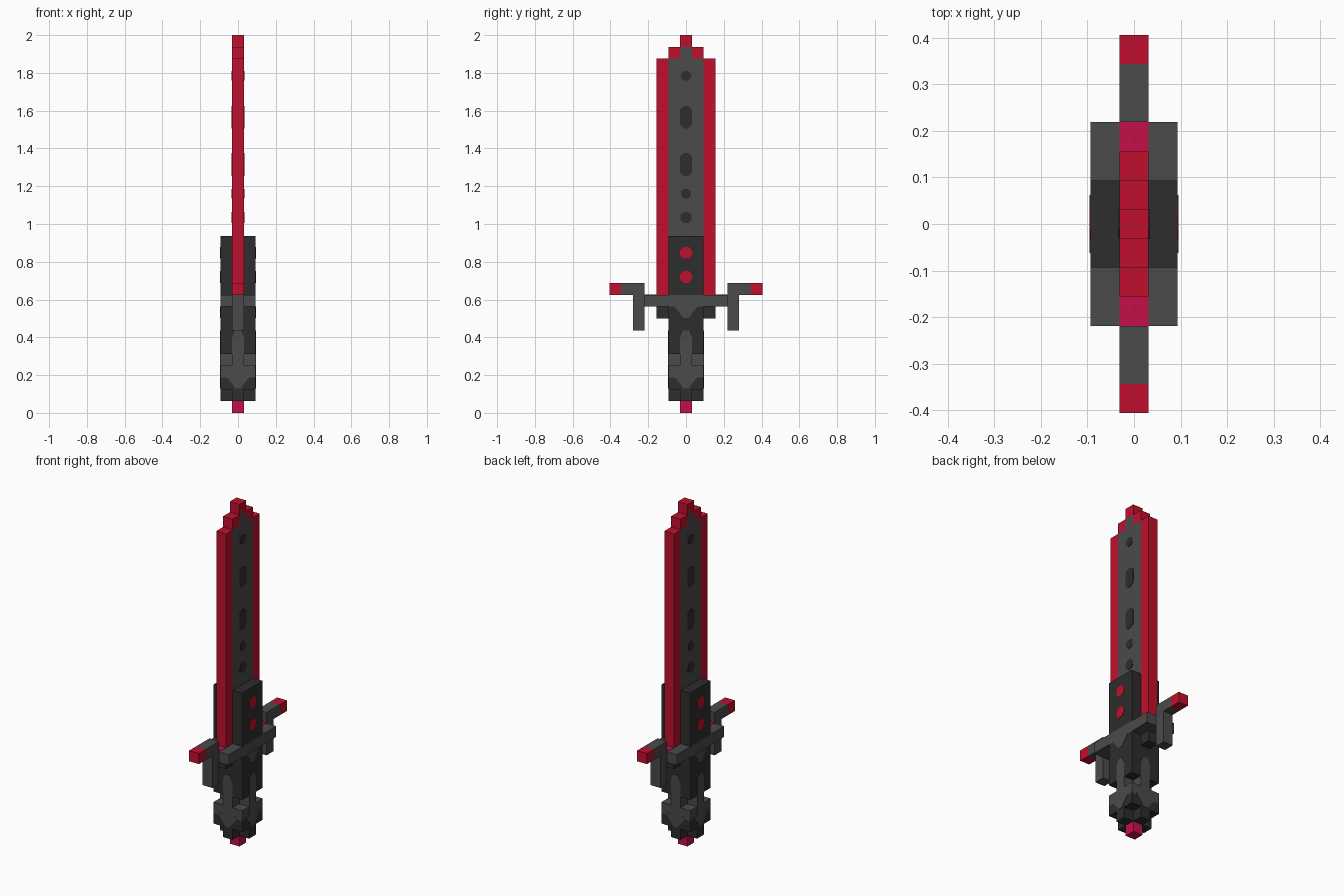
import bpy, bmesh, math
from mathutils import Matrix, Vector

cube = bpy.data.objects.get("Cube")
if cube:
    bpy.data.objects.remove(cube, do_unlink=True)

U = 1 / 16        # grid unit of the blocky design
H = U / 2         # half a unit
W = 1.5 * U       # half width of the grip


def material(name, rgb):
    m = bpy.data.materials.new(name)
    m.use_nodes = True
    m.diffuse_color = (*rgb, 1)
    m.node_tree.nodes["Principled BSDF"].inputs["Base Color"].default_value = (*rgb, 1)
    return m


GREY = material("steel_grey", (0.069, 0.069, 0.069))
DARK = material("charcoal", (0.026, 0.026, 0.026))
RED = material("red", (0.527, 0.005, 0.026))
PINK = material("crimson_pink", (0.552, 0.005, 0.065))


def finish(name, bm, mat):
    bmesh.ops.recalc_face_normals(bm, faces=bm.faces)
    me = bpy.data.meshes.new(name)
    bm.to_mesh(me)
    bm.free()
    me.materials.append(mat)
    ob = bpy.data.objects.new(name, me)
    bpy.context.collection.objects.link(ob)
    return ob


def box(name, mat, hx, y0, y1, z0, z1, both=False):
    """Box of half width hx; y and z in grid units; optionally repeated at -y."""
    bm = bmesh.new()
    for s in ((1, -1) if both else (1,)):
        centre = Vector((0, s * (y0 + y1) / 2, (z0 + z1) / 2)) * U
        size = (2 * hx, (y1 - y0) * U, (z1 - z0) * U, 1)
        bmesh.ops.create_cube(bm, size=1, matrix=Matrix.Translation(centre) @ Matrix.Diagonal(size))
    return finish(name, bm, mat)


def extrude(bm, points, vec):
    face = bm.faces.new([bm.verts.new(p) for p in points])
    new = bmesh.ops.extrude_face_region(bm, geom=[face])["geom"]
    bmesh.ops.translate(bm, vec=vec, verts=[v for v in new if isinstance(v, bmesh.types.BMVert)])


def cross(name, mat, z0, z1):
    """Plus-shaped block."""
    quarter = [(W, -H), (W, H), (H, H)]
    pts = [Matrix.Rotation(i * math.pi / 2, 3, 'Z') @ Vector((x, y, z0 * U))
           for i in range(4) for x, y in quarter]
    bm = bmesh.new()
    extrude(bm, pts, (0, 0, (z1 - z0) * U))
    return finish(name, bm, mat)


def plates(name, mat, outlines, dist, turns):
    """Thin inlays on the sides of the model, from outlines in (across, z)."""
    bm = bmesh.new()
    for t in turns:
        rot = Matrix.Rotation(t * math.pi / 2, 3, 'Z')
        for pts in outlines:
            extrude(bm, [rot @ Vector((dist - 0.002, a, z)) for a, z in pts],
                    rot @ Vector((0.004, 0, 0)))
    return finish(name, bm, mat)


def slot(z, r, straight=0):
    """Eight-sided dot, stretched upward into a slot if straight > 0."""
    pts = []
    for i in range(8):
        a = (i + 0.5) * math.pi / 4
        pts.append((r * math.cos(a), z + r * math.sin(a) + math.copysign(straight, math.sin(a))))
    return pts


def mirrored(half):
    return half + [(-a, z) for a, z in reversed(half)]


# Pommel
box("pommel_gem", PINK, H, -.5, .5, 0, 1)
cross("pommel_foot", DARK, 1, 2)
box("pommel_lower", DARK, W, -1.5, 1.5, 2, 3)
box("pommel_upper", GREY, W, -1.5, 1.5, 3, 4)
cross("pommel_neck", GREY, 4, 5)

# Grip with a rounded inlay on all four sides
box("grip", DARK, W, -1.5, 1.5, 5, 9)
stripe = mirrored([(.015, .13), (.031, .155), (.06, .188), (.06, .2), (.031, .2),
                   (.031, .4), (.015, .435)])
plates("grip_inlay", GREY, [stripe], W, range(4))

# Crossguard with hooked arms
box("guard", GREY, W, -3.5, 3.5, 9, 10)
drip = mirrored([(.014, .503), (.031, .525), (.062, .5625)])
plates("guard_drip", GREY, [drip], W, (0, 2))
box("guard_top_inlay", PINK, H, 2.5, 3.5, 9.95, 10.03, True)
box("guard_under_block", DARK, H, 1.5, 2.5, 8, 9, True)
box("guard_prong", GREY, H, 3.5, 4.5, 7, 11, True)
box("guard_arm", GREY, H, 4.5, 5.5, 10, 11, True)
box("guard_tip", RED, H, 5.5, 6.5, 10, 11, True)

# Blade collar with round studs
box("blade_collar", DARK, W, -1.5, 1.5, 10, 15)
plates("collar_studs", RED, [slot(.72, .034), slot(.848, .034)], W, (0, 2))

# Blade
box("blade_core", GREY, H, -1.5, 1.5, 15, 30)
box("blade_core_end", GREY, H, -.5, .5, 30, 31)
box("blade_edge", RED, H, 1.5, 2.5, 10, 30, True)
box("blade_shoulder", RED, H, .5, 1.5, 30, 31, True)
box("blade_tip", RED, H, -.5, .5, 31, 32)
marks = [slot(1.035, .032), slot(1.16, .028), slot(1.315, .034, .029),
         slot(1.565, .034, .027), slot(1.785, .028)]
plates("blade_marks", DARK, marks, H, (0, 2))
